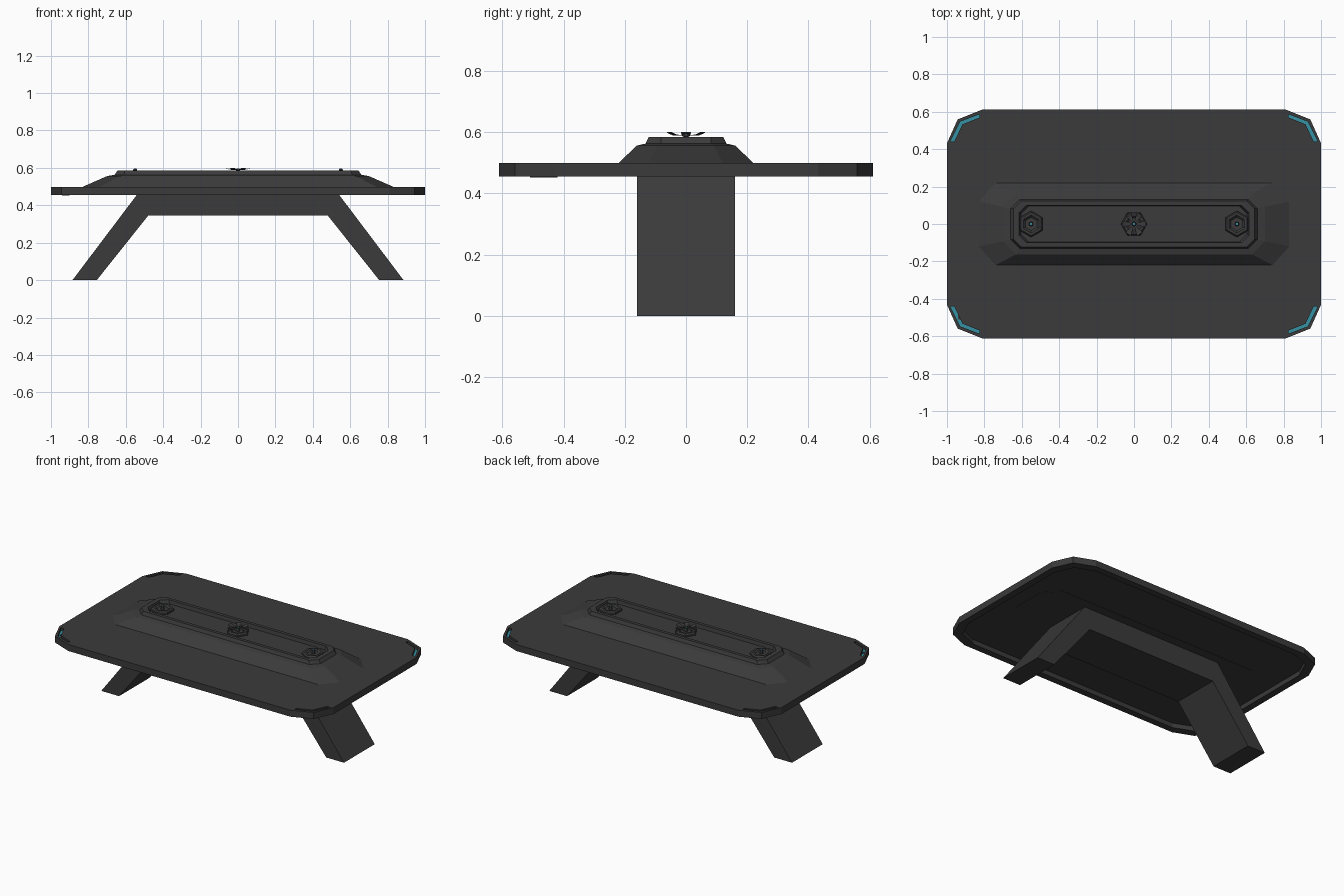
import bpy, bmesh
from math import cos, sin, pi

if "Cube" in bpy.data.objects:
    bpy.data.objects.remove(bpy.data.objects["Cube"])


def material(name, color):
    m = bpy.data.materials.new(name)
    m.diffuse_color = color
    m.use_nodes = True
    m.node_tree.nodes["Principled BSDF"].inputs["Base Color"].default_value = m.diffuse_color
    return m


DARK = material("dark_grey", (0.043, 0.043, 0.043, 1))
TEAL = material("teal", (0.035, 0.28, 0.37, 1))


def finish(name, bm, mat):
    bmesh.ops.recalc_face_normals(bm, faces=bm.faces)
    mesh = bpy.data.meshes.new(name)
    bm.to_mesh(mesh)
    bm.free()
    mesh.materials.append(mat)
    ob = bpy.data.objects.new(name, mesh)
    bpy.context.collection.objects.link(ob)
    return ob


def loft(name, rings, mat=DARK):
    """Skin a stack of equal-length point rings and cap both ends."""
    bm = bmesh.new()
    vs = [[bm.verts.new(p) for p in r] for r in rings]
    n = len(vs[0])
    for a, b in zip(vs, vs[1:]):
        for i in range(n):
            j = (i + 1) % n
            bm.faces.new((a[i], a[j], b[j], b[i]))
    bm.faces.new(vs[0][::-1])
    bm.faces.new(vs[-1])
    return finish(name, bm, mat)


def mirrored(q, z):
    """Repeat one corner's points around all four corners."""
    pts = q + [(-x, y) for x, y in q[::-1]]
    pts += [(-x, -y) for x, y in pts]
    return [(x, y, z) for x, y in pts]


def rounded(hx, hy, c, z):
    return mirrored([(hx, hy - c * .95), (hx - c * .3, hy - c * .28), (hx - c, hy)], z)


def octagon(hx, hy, cx, cy, z):
    return mirrored([(hx, hy - cy), (hx - cx, hy)], z)


def hexagon(cx, r, z, turn=0.0):
    return [(cx + r * cos(turn + i * pi / 3), r * sin(turn + i * pi / 3), z) for i in range(6)]


def prism(name, pts, z0, z1, mat=DARK):
    return loft(name, [[(x, y, z0) for x, y in pts], [(x, y, z1) for x, y in pts]], mat)


# Table top: thin plate with a deeper rim, hollow underneath
top = loft("table_top", [
    rounded(.955, .568, .18, .487), rounded(.955, .568, .18, .456),
    rounded(1, .612, .19, .456), rounded(1, .612, .19, .499)])

# Recessed teal light strips at the four corners
strip = [(.982, .442), (.930, .547), (.825, .587), (.825, .570), (.917, .533), (.960, .442)]
for k, (sx, sy) in enumerate([(1, 1), (-1, 1), (-1, -1), (1, -1)]):
    pts = [(x * sx, y * sy) for x, y in strip]
    cutter = prism("strip_cutter", pts, .478, .52)
    cutter.hide_render = True
    mod = top.modifiers.new("groove", 'BOOLEAN')
    mod.operation = 'DIFFERENCE'
    mod.object = cutter
    bpy.context.view_layer.objects.active = top
    bpy.ops.object.modifier_apply(modifier=mod.name)
    bpy.data.objects.remove(cutter)
    prism(f"light_strip_{k}", pts, .472, .482, TEAL)

# Raised console with a sunken tray; its base shows as a panel underneath
loft("console", [
    octagon(.83, .22, .09, .10, .4855), octagon(.83, .22, .09, .10, .499),
    octagon(.70, .162, .07, .07, .556), octagon(.66, .132, .05, .05, .563),
    octagon(.645, .122, .04, .04, .585), octagon(.615, .1, .04, .04, .585),
    octagon(.605, .095, .04, .04, .561)])

# Bent leg frame reaching up into the hollow
profile = [(.885, 0), (.515, .49), (-.515, .49), (-.885, 0),
           (-.755, 0), (-.48, .345), (.48, .345), (.755, 0)]
loft("leg_frame", [[(x, y, z) for x, z in profile] for y in (-.16, .16)])

# Emitters: low hexagonal cups with a central pin
for side, x, turn in (("left", -.55, pi / 6), ("centre", 0, 0), ("right", .55, pi / 6)):
    loft(f"{side}_emitter", [hexagon(x, r, z, turn) for r, z in [
        (.07, .555), (.07, .571), (.062, .58), (.048, .58), (.036, .57),
        (.012, .57), (.008, .585), (.013, .588), (.01, .594)]])
    prism(f"{side}_emitter_light", [p[:2] for p in hexagon(x, .007, 0, turn)], .59, .596, TEAL)

# Six thin upturned petals around the centre emitter
for i in range(6):
    a = i * pi / 3
    rings = [[(r * cos(a + d * w) , r * sin(a + d * w), z + h)
              for d, h in ((-1, 0), (1, 0), (1, .002), (-1, .002))]
             for r, z, w in ((.008, .589, .4), (.045, .590, .3), (.065, .598, .25))]
    loft(f"petal_{i}", rings)

# Small button under the front left corner
prism("button", [(-.94, -.51), (-.90, -.51), (-.90, -.42), (-.94, -.42)], .452, .488)
